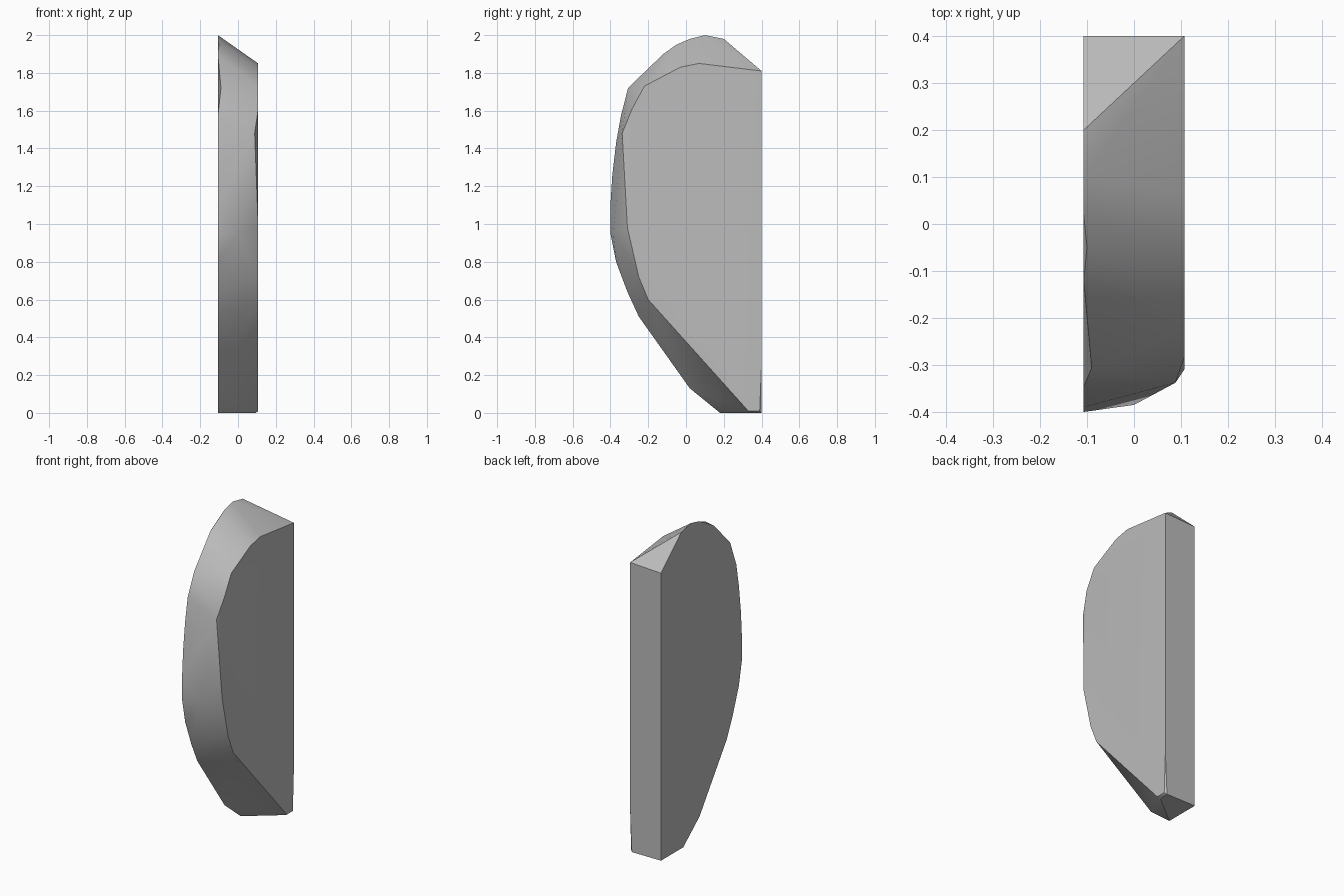
import bpy
import bmesh

if "Cube" in bpy.data.objects:
    bpy.data.objects.remove(bpy.data.objects["Cube"], do_unlink=True)

HALF = 0.107  # half thickness of the slab

# Large face outline as (y, z)
large_outline = [(0.4, 0), (0.4, 1.8), (0.2, 1.98), (0.1, 2), (0.02, 1.98),
                 (-0.12, 1.9), (-0.345, 1.57), (-0.37, 1.43), (-0.39, 1.26),
                 (-0.4, 1.1), (-0.4, 0.95), (-0.37, 0.8), (-0.31, 0.64),
                 (-0.25, 0.51), (0.02, 0.13), (0.18, 0)]

# Small face outline as (y, z)
small_outline = [(0.4, 0.27), (0.4, 1.81), (0.07, 1.85), (-0.03, 1.83),
                 (-0.22, 1.73), (-0.285, 1.61), (-0.31, 0.98),
                 (-0.25, 0.72), (-0.2, 0.6), (0.33, 0.01), (0.39, 0.01)]

# Chipped corners on the rim and foot
chips = [(0, -0.385, 0.95), (0.088, -0.338, 1.48), (-0.09, -0.307, 1.72),
         (-0.1, -0.05, 1.95), (0.095, 0.34, 0), (0.095, 0.4, 0)]

points = [(-HALF, y, z) for y, z in large_outline]
points += [(HALF, y, z) for y, z in small_outline]
points += chips

# Wrap the outlines in one faceted solid
bm = bmesh.new()
for p in points:
    bm.verts.new(p)
result = bmesh.ops.convex_hull(bm, input=bm.verts)
loose = {e for e in result["geom_interior"] + result["geom_unused"]
         if isinstance(e, bmesh.types.BMVert)}
bmesh.ops.delete(bm, geom=list(loose), context="VERTS")
bmesh.ops.dissolve_limit(bm, angle_limit=0.01, verts=bm.verts, edges=bm.edges)
bmesh.ops.recalc_face_normals(bm, faces=bm.faces)

mesh = bpy.data.meshes.new("stone_slab")
bm.to_mesh(mesh)
bm.free()
slab = bpy.data.objects.new("stone_slab", mesh)
bpy.context.collection.objects.link(slab)

# Plain grey stone
grey = bpy.data.materials.new("stone_grey")
grey.use_nodes = True
color = (0.5, 0.5, 0.5, 1)
grey.diffuse_color = color
grey.node_tree.nodes["Principled BSDF"].inputs["Base Color"].default_value = color
mesh.materials.append(grey)

# Soft rim with crisp side edges
bpy.ops.object.select_all(action="DESELECT")
slab.select_set(True)
bpy.context.view_layer.objects.active = slab
bpy.ops.object.shade_smooth_by_angle(angle=0.55)
